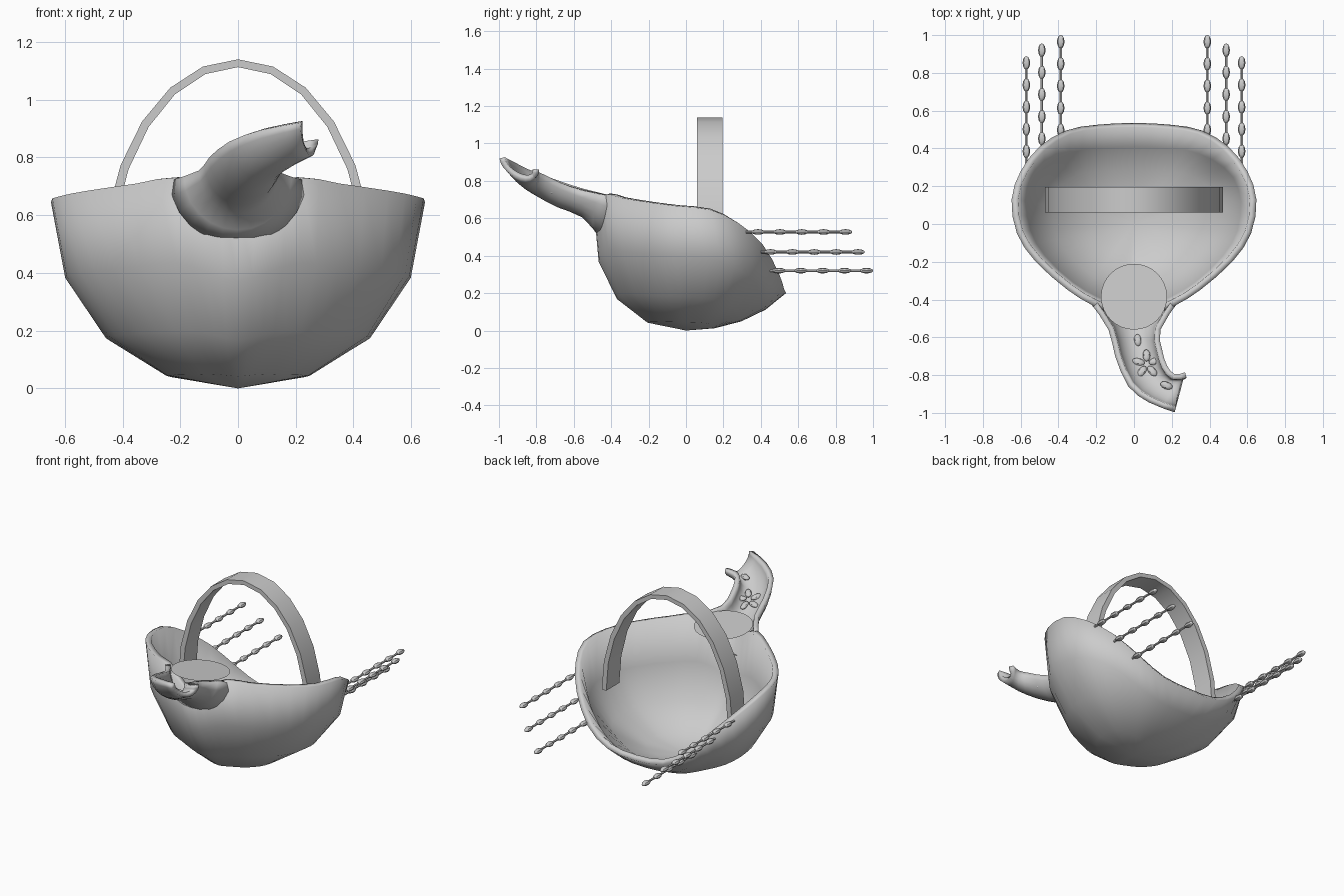
import bpy, bmesh
from math import sin, cos, pi, radians, hypot
from mathutils import Vector as V, Matrix

if "Cube" in bpy.data.objects:
    bpy.data.objects.remove(bpy.data.objects["Cube"])


def finish(name, bm, thick=0, angle=40):
    bmesh.ops.remove_doubles(bm, verts=bm.verts, dist=1e-5)
    me = bpy.data.meshes.new(name)
    bm.to_mesh(me)
    bm.free()
    ob = bpy.data.objects.new(name, me)
    bpy.context.collection.objects.link(ob)
    if thick:
        m = ob.modifiers.new("thickness", "SOLIDIFY")
        m.thickness, m.offset = thick, -1
    bpy.ops.object.select_all(action="DESELECT")
    bpy.context.view_layer.objects.active = ob
    ob.select_set(True)
    bpy.ops.object.shade_smooth_by_angle(angle=radians(angle))
    return ob


def grid(rows, close=False, flip=False):
    bm = bmesh.new()
    vs = [[bm.verts.new(p) for p in r] for r in rows]
    n = len(rows[0])
    for a, b in zip(vs, vs[1:]):
        for j in range(n if close else n - 1):
            k = (j + 1) % n
            f = [a[j], b[j], b[k], a[k]]
            bm.faces.new(f[::-1] if flip else f)
    return bm


def refine(pts, closed):
    """Insert a smooth midpoint between neighbouring points."""
    pts, out = [V(p) for p in pts], []
    n = len(pts)
    at = lambda i: pts[i % n] if closed else pts[min(max(i, 0), n - 1)]
    for i in range(n if closed else n - 1):
        out += [at(i), (9 * (at(i) + at(i + 1)) - at(i - 1) - at(i + 2)) / 16]
    return out if closed else out + [pts[-1]]


# Bowl-shaped shell: half rim from back to front, mirrored, swept down to the base
half = [(0, .535, .2), (.2, .525, .22), (.36, .495, .31), (.5, .41, .46),
        (.6, .28, .575), (.648, .13, .645), (.62, -.05, .665), (.52, -.2, .685),
        (.35, -.35, .71), (.22, -.43, .73), (.11, -.475, .68), (0, -.49, .62)]
rim = refine(half + [(-x, y, z) for x, y, z in half[-2:0:-1]], True)
rows = []
for k in range(5):
    t, row = k / 4, []
    for x, y, z in rim:
        end = radians(50 + 40 * min(1, max(0, (z - .2) / .36)))
        r = sin(end * t) / sin(end)
        h = (1 - cos(end * t)) / (1 - cos(end)) * (.85 + .15 * t)
        if y < 0:  # lower rings are rounder than the egg-shaped rim
            r *= 1 + (1 / hypot(x / .65, y / .56) - 1) * (1 - t) * .9
        row.append((x * r, y * r, z * h))
    rows.append(row)
finish("shell", grid(rows, close=True), .035, 50)

# Curved open spout: left edge, right edge and floor point of each section
lefts = refine([(-.235, -.41, .72), (-.135, -.56, .755), (-.1, -.7, .8),
                (-.03, -.86, .855), (.08, -.945, .895), (.215, -.997, .92)], False)
rights = refine([(.235, -.41, .72), (.14, -.56, .75), (.15, -.67, .79),
                 (.175, -.75, .83), (.215, -.795, .85), (.27, -.785, .86)], False)
floors = refine([(0, -.465, .5), (0, -.555, .605), (.03, -.69, .66),
                 (.08, -.8, .72), (.16, -.87, .77), (.245, -.885, .81)], False)
rows = []
for l, r, b in zip(lefts, rights, floors):
    c = (l + r) / 2
    rows.append([c + (l - c) * cos(pi * i / 12) + (b - c) * sin(pi * i / 12)
                 for i in range(13)])
finish("spout", grid(rows, flip=True), .03, 50)

# Flat disc closing the spout mouth
bm = bmesh.new()
bmesh.ops.create_circle(bm, cap_ends=True, segments=32, radius=.175,
                        matrix=Matrix.Translation((0, -.385, .728)) @ Matrix.Rotation(radians(-5), 4, "X"))
finish("mouth_disc", bm)

# Arched handle strap
rows = []
for i in range(13):
    a = pi * i / 12
    o = (.47 * cos(a), .405 + .735 * sin(a))
    n = (.438 * cos(a), .405 + .708 * sin(a))
    rows.append([(o[0], .06, o[1]), (o[0], .195, o[1]), (n[0], .195, n[1]), (n[0], .06, n[1])])
bm = grid(rows, close=True)
bmesh.ops.holes_fill(bm, edges=bm.edges)
bmesh.ops.recalc_face_normals(bm, faces=bm.faces)
finish("handle", bm)


def bead(bm, loc, size, turn=0, tilt=0):
    m = (Matrix.Translation(loc) @ Matrix.Rotation(tilt, 4, "X") @ Matrix.Rotation(turn, 4, "Z")
         @ Matrix.Diagonal((*size, 1)) @ Matrix.Rotation(pi / 2, 4, "X"))
    bmesh.ops.create_uvsphere(bm, u_segments=8, v_segments=6, radius=1, matrix=m)


# Beaded strands trailing from the back rim on both sides
for side, s in (("right", 1), ("left", -1)):
    for n, (x, z, start, end) in enumerate([(.57, .527, .32, .888), (.488, .42, .4, .955),
                                            (.388, .32, .45, 1.0)]):
        bm = bmesh.new()
        for i in range(5):
            bead(bm, (s * x, end - .035 - i * .117, z), (.02, .036, .015))
        bmesh.ops.create_cone(bm, cap_ends=True, segments=6, radius1=.007, radius2=.007,
                              depth=end - start - .03,
                              matrix=Matrix.Translation((s * x, (start + end - .03) / 2, z))
                              @ Matrix.Rotation(pi / 2, 4, "X"))
        finish(f"{side}_strand_{n + 1}", bm)

# Flower of petals and two seeds on the spout floor
bm = bmesh.new()
centre = V((.068, -.742, .732))
for i in range(5):
    a = 2 * pi * i / 5 + .35
    d = V((cos(a), sin(a), 0))
    d.z = .45 * (.43 * d.x - .9 * d.y) + .15
    bead(bm, centre + d * .046, (.02, .034, .013), a - pi / 2, radians(-22))
bead(bm, (.02, -.615, .665), (.02, .034, .015), .1, radians(-18))
bead(bm, (.172, -.855, .815), (.02, .034, .015), 1.2, radians(-10))
finish("spout_flower", bm)
